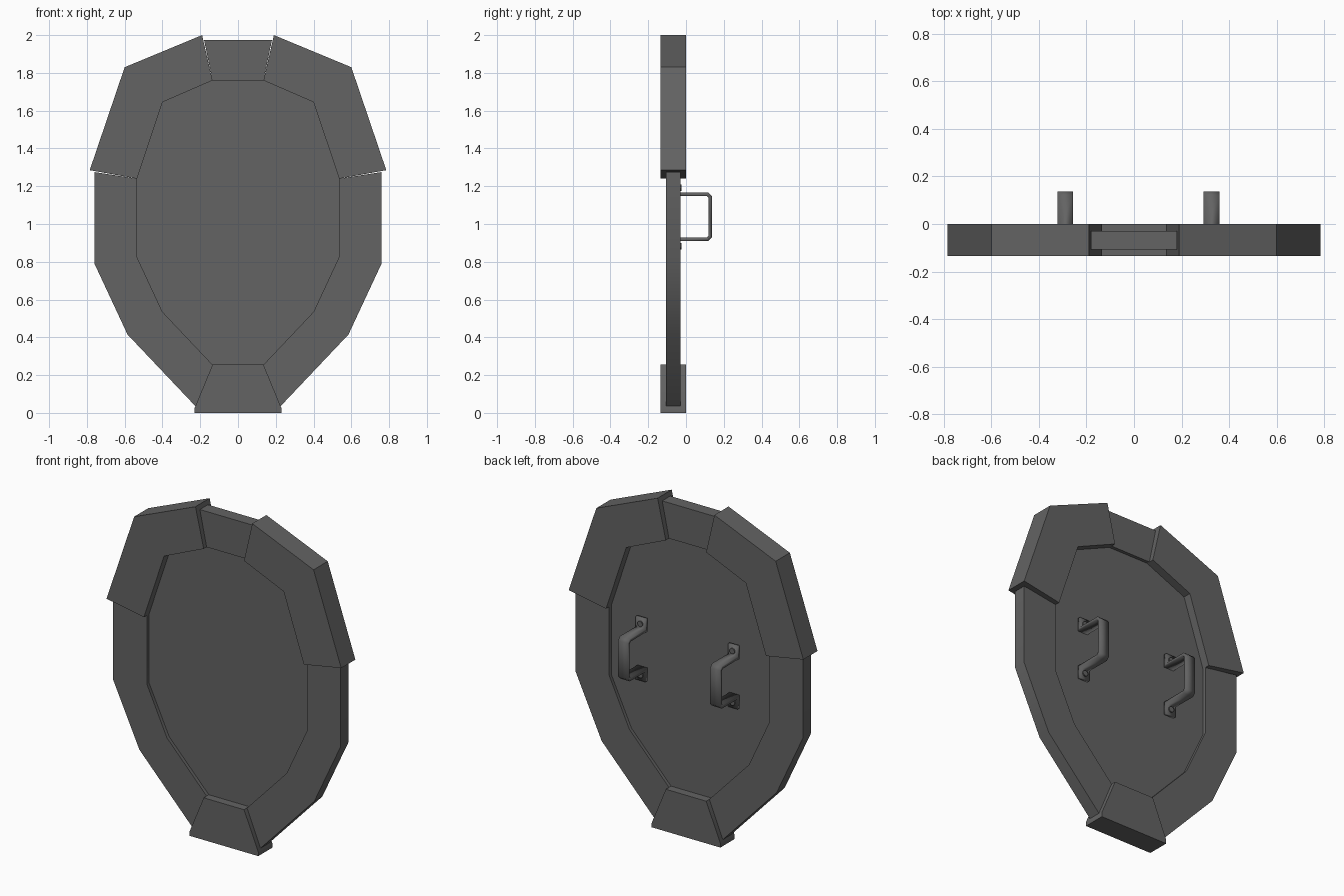
import bpy, bmesh, math
from mathutils import Matrix

if "Cube" in bpy.data.objects:
    bpy.data.objects.remove(bpy.data.objects["Cube"], do_unlink=True)

metal = bpy.data.materials.new("dark_grey_metal")
metal.use_nodes = True
GREY = (0.125, 0.125, 0.125, 1)
metal.diffuse_color = GREY
metal.node_tree.nodes["Principled BSDF"].inputs["Base Color"].default_value = GREY


def finish(name, bm):
    """Turn a bmesh into a named object with the metal colour."""
    mesh = bpy.data.meshes.new(name)
    bm.to_mesh(mesh)
    bm.free()
    mesh.materials.append(metal)
    obj = bpy.data.objects.new(name, mesh)
    bpy.context.collection.objects.link(obj)
    bpy.ops.object.select_all(action='DESELECT')
    obj.select_set(True)
    bpy.context.view_layer.objects.active = obj
    bpy.ops.object.shade_smooth_by_angle(angle=math.radians(30))
    return obj


def slab(name, outline, front, back):
    """Extrude an x-z outline from the front depth to the back depth."""
    bm = bmesh.new()
    face = bm.faces.new([bm.verts.new((x, front, z)) for x, z in outline])
    ext = bmesh.ops.extrude_face_region(bm, geom=[face], use_keep_orig=True)
    verts = [g for g in ext["geom"] if isinstance(g, bmesh.types.BMVert)]
    bmesh.ops.translate(bm, verts=verts, vec=(0, back - front, 0))
    bmesh.ops.recalc_face_normals(bm, faces=bm.faces)
    return finish(name, bm)


def symmetric(half):
    return half + [(-x, z) for x, z in reversed(half)]


THICK = (-0.135, 0.0)
THIN = (-0.107, -0.03)
PLATE = (-0.086, -0.05)

# Central plate; its outline is also the inner edge of the rim
inner = [(0.135, 1.76), (0.40, 1.645), (0.535, 1.24),
         (0.535, 0.825), (0.40, 0.535), (0.135, 0.255)]
slab("centre_plate", symmetric(inner), *PLATE)

# Thick shoulder guards and thin lower rims on both sides
shoulder = inner[2::-1] + [(0.19, 2.0), (0.60, 1.83), (0.785, 1.285)]
lower = inner[2:] + [(0.225, 0.035), (0.585, 0.415), (0.76, 0.79), (0.76, 1.275)]
for side, s in (("left", 1), ("right", -1)):
    slab(side + "_shoulder_guard", [(s * x, z) for x, z in shoulder], *THICK)
    slab(side + "_lower_rim", [(s * x, z) for x, z in lower], *THIN)

# Top rim and bottom guard
slab("top_rim", symmetric([inner[0], (0.18, 1.975)]), *THIN)
slab("bottom_guard", symmetric([inner[-1], (0.23, 0.025), (0.23, 0.0)]), *THICK)

# Bent strap handles with riveted feet
MID = 1.038
half = [(-0.041, 0.19), (-0.041, 0.119), (0.114, 0.119), (0.128, 0.105)]
path = [(y, MID + z) for y, z in half] + [(y, MID - z) for y, z in reversed(half)]
for side, x in (("left", 0.326), ("right", -0.29)):
    bm = bmesh.new()
    rows = [[bm.verts.new((x + dx, y, z)) for dx in (-0.033, 0.033)] for y, z in path]
    for a, b in zip(rows, rows[1:]):
        bm.faces.new((a[0], a[1], b[1], b[0]))
    handle = finish(side + "_handle", bm)
    solid = handle.modifiers.new("strap_thickness", 'SOLIDIFY')
    solid.thickness = 0.018
    solid.offset = 0
    solid.use_even_offset = True
    for end, dz in (("upper", 0.155), ("lower", -0.155)):
        bm = bmesh.new()
        spot = Matrix.Translation((x, -0.031, MID + dz)) @ Matrix.Rotation(math.pi / 2, 4, 'X')
        bmesh.ops.create_cone(bm, cap_ends=True, segments=10, radius1=0.017,
                              radius2=0.017, depth=0.012, matrix=spot)
        finish(f"{side}_{end}_rivet", bm)
